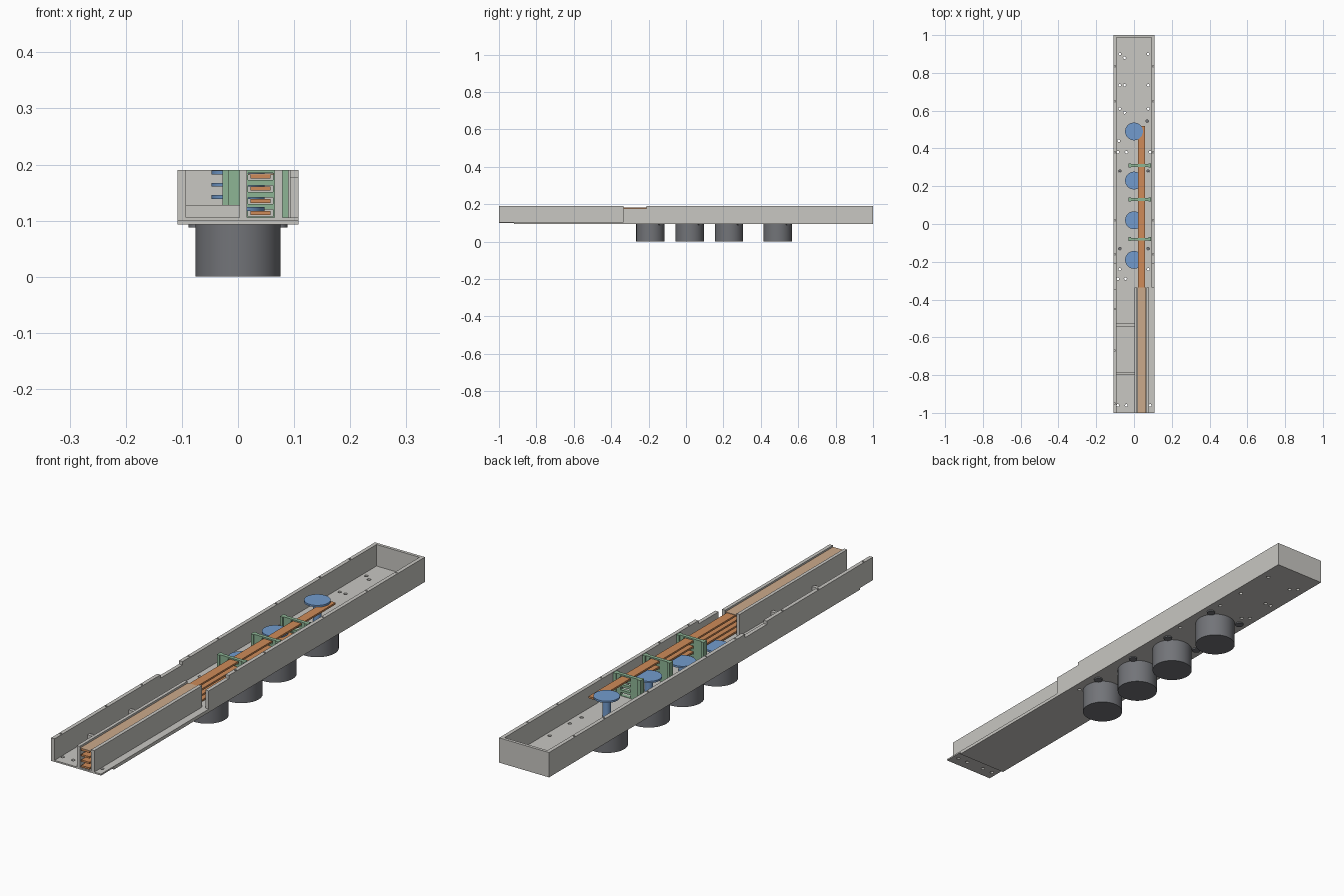
import bpy
import math

old = bpy.data.objects.get("Cube")
if old:
    bpy.data.objects.remove(old, do_unlink=True)


def material(name, rgb):
    m = bpy.data.materials.new(name)
    m.use_nodes = True
    m.diffuse_color = (*rgb, 1)
    m.node_tree.nodes["Principled BSDF"].inputs["Base Color"].default_value = (*rgb, 1)
    return m


GREY = material("light grey", (0.58, 0.57, 0.54))
DARK = material("dark slate", (0.17, 0.175, 0.19))
ORANGE = material("copper orange", (0.62, 0.26, 0.10))
TAN = material("pale tan", (0.60, 0.40, 0.26))
GREEN = material("soft green", (0.27, 0.46, 0.30))
BLUE = material("soft blue", (0.17, 0.33, 0.61))


def box(name, x, y, z, mat):
    """Box from (low, high) pairs on each axis."""
    bpy.ops.mesh.primitive_cube_add(size=1)
    o = bpy.context.object
    o.name = name
    for v in o.data.vertices:
        v.co = [lo + (c + 0.5) * (hi - lo) for c, (lo, hi) in zip(v.co, (x, y, z))]
    o.data.materials.append(mat)
    return o


def cylinder(name, x, y, z, r, mat, sides=48):
    bpy.ops.mesh.primitive_cylinder_add(vertices=sides, radius=r, depth=z[1] - z[0],
                                        location=(x, y, sum(z) / 2))
    o = bpy.context.object
    o.name = name
    o.data.materials.append(mat)
    bpy.ops.object.shade_smooth_by_angle(angle=math.radians(35))
    return o


def cut(target, cutters):
    """Subtract a joined set of cutters from the target and drop them."""
    bpy.ops.object.select_all(action="DESELECT")
    for c in cutters:
        c.select_set(True)
    bpy.context.view_layer.objects.active = cutters[0]
    bpy.ops.object.join()
    cutter = bpy.context.object
    cutter.hide_render = True
    mod = target.modifiers.new("cut", "BOOLEAN")
    mod.operation = "DIFFERENCE"
    mod.solver = "EXACT"
    mod.object = cutter
    bpy.ops.object.select_all(action="DESELECT")
    bpy.context.view_layer.objects.active = target
    target.select_set(True)
    bpy.ops.object.modifier_apply(modifier="cut")
    bpy.data.objects.remove(cutter, do_unlink=True)


OUT, INN = 0.108, 0.093
BOTTOM, FLOOR, TOP = 0.093, 0.106, 0.19
STEP = -0.335

# Channel floor with a thinner front lip, drilled with screw holes
floor = box("floor", (-OUT, OUT), (-0.92, 1), (BOTTOM, FLOOR), GREY)
lip = box("front_lip", (-OUT, OUT), (-1, -0.92), (0.1, FLOOR), GREY)


def holes(points, r):
    return [cylinder("hole", x, y, (0.08, 0.12), r, GREY, 12) for x, y in points]


pairs = [(s * 0.075, y) for s in (-1, 1) for y in (0.9, 0.735, 0.61, 0.28, -0.13, -0.24)]
singles = [(-0.05, 0.88), (-0.05, 0.735), (-0.05, 0.59), (0.07, 0.545), (-0.08, 0.44),
           (-0.04, 0.38), (-0.085, 0.38), (0.085, 0.38), (-0.045, -0.29), (-0.085, -0.29)]
cut(floor, holes(pairs + singles, 0.007))
cut(lip, holes([(x, -0.96) for x in (-0.085, -0.04, 0.04, 0.085)], 0.007))

# Side walls with a shallow shared notch, and the rear wall
for name, side, front in (("right_wall", -1, -1), ("left_wall", 1, STEP)):
    xs = tuple(sorted((side * INN, side * OUT)))
    low = 0.1 if side < 0 else FLOOR
    wall = box(name, xs, (front, 0.99), (low, TOP), GREY)
    cutters = [box("notch", (xs[0] - 0.01, xs[1] + 0.01), (STEP - 0.01, -0.21),
                   (0.177, TOP + 0.01), GREY)]
    for y in (0.835, 0.65, 0.38, 0.02, -0.16, -0.45, -0.67, -0.95):
        if y > front:
            cutters.append(cylinder("hole", side * 0.101, y, (0.17, 0.2), 0.004, GREY, 12))
    cut(wall, cutters)
box("rear_wall", (-OUT, OUT), (0.988, 1), (FLOOR, TOP), GREY)

# Inner rails that carry the bars in the front section
box("right_rail", (0.003, 0.016), (-1, STEP), (FLOOR, TOP), GREY)
box("left_rail", (0.065, 0.079), (-1, STEP), (FLOOR, TOP), GREY)

# Low crossbars between the right wall and the rail
for i, y in enumerate((-0.535, -0.79)):
    box(f"crossbar_{i}", (-INN, 0.003), (y - 0.007, y + 0.007), (FLOOR, 0.128), GREY)

# Four stations: canister, post and disc, each fed by a bar one level higher
stations = (-0.19, 0.02, 0.23, 0.49)
levels = [0.1135 + 0.0217 * i for i in range(4)]
for i, (y, z) in enumerate(zip(stations, levels)):
    cylinder(f"canister_{i}", 0, y, (0, BOTTOM), 0.076, DARK, 64)
    cylinder(f"post_{i}", 0, y, (FLOOR - 0.002, z + 0.004), 0.015, BLUE, 32)
    cylinder(f"disc_{i}", 0, y, (z + 0.0035, z + 0.0105), 0.047, BLUE)
    box(f"bar_{i}", (0.022, 0.058), (-1, y + 0.03), (z - 0.0035, z + 0.0035), ORANGE)
    for side in (-1, 1):
        cylinder(f"boss_{i}", side * 0.072, y + 0.06, (0.088, BOTTOM), 0.016, DARK, 24)

# Tan strip covering the top bar between the rails
box("bar_cover", (0.018, 0.064), (-1, STEP), (0.181, 0.184), TAN)

# Slotted green spacer plates that hold the bars
for i, y in enumerate((-0.08, 0.13, 0.31)):
    plate = box(f"spacer_{i}", (-0.026, 0.09), (y - 0.007, y + 0.007), (FLOOR, TOP), GREEN)
    cut(plate, [box("slot", (0.018, 0.062), (y - 0.02, y + 0.02), (z - 0.006, z + 0.006), GREEN)
                for z in levels])
    for x in (-0.022, 0.084):
        box(f"spacer_foot_{i}", (x - 0.006, x + 0.006), (y - 0.011, y + 0.011),
            (FLOOR, TOP), GREEN)
